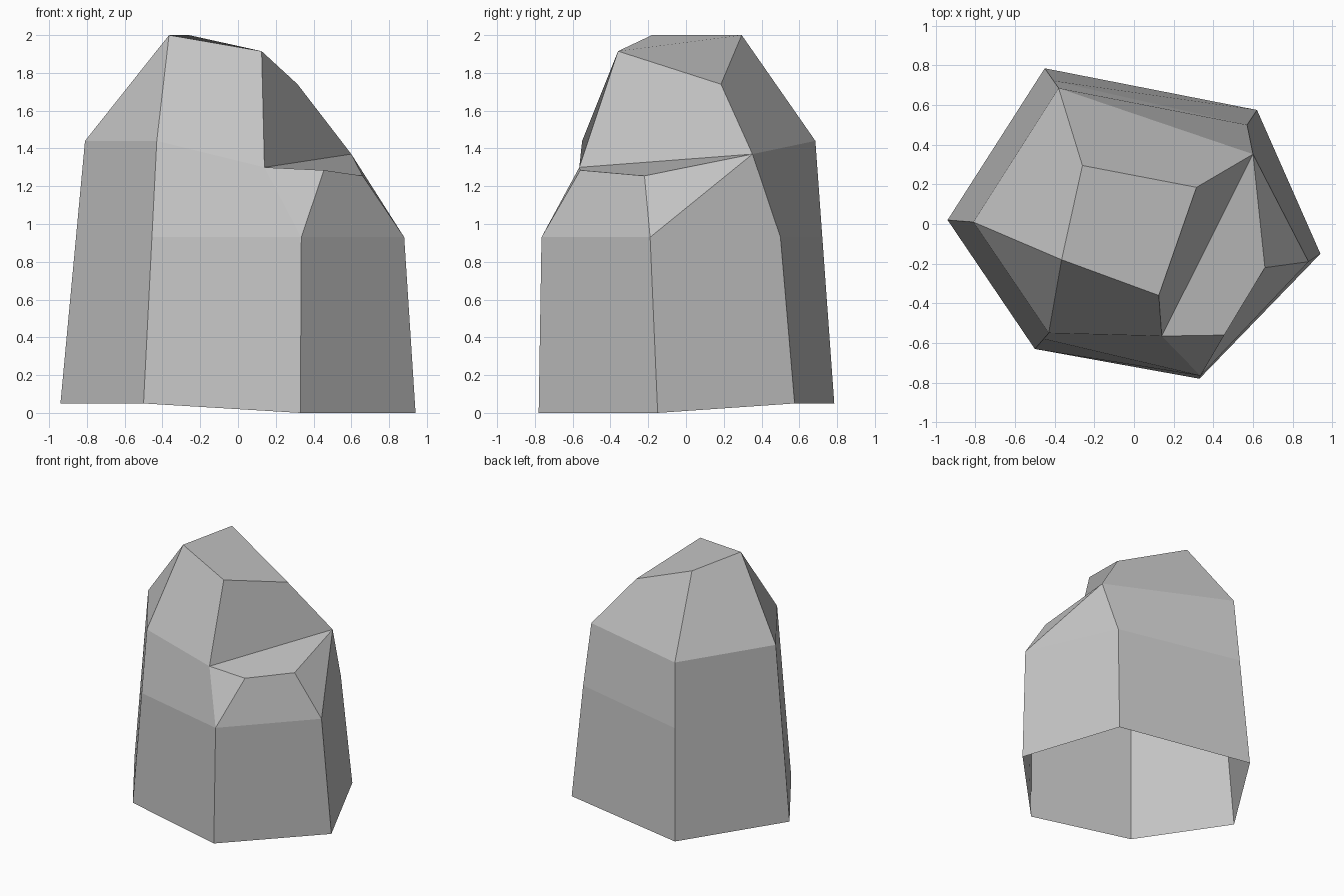
import bpy
import bmesh
from mathutils import Vector

default_cube = bpy.data.objects.get("Cube")
if default_cube:
    bpy.data.objects.remove(default_cube, do_unlink=True)


def make_material(name, value):
    """Plain grey stone material."""
    material = bpy.data.materials.new(name)
    material.use_nodes = True
    color = (value, value, value, 1)
    material.diffuse_color = color
    material.node_tree.nodes["Principled BSDF"].inputs["Base Color"].default_value = color
    return material


# Six corners of the open foot, in order around the rock
foot = {
    "west": (-.94, .02, .05), "southwest": (-.5, -.63, .05),
    "south": (.33, -.78, 0), "east": (.94, -.15, 0),
    "northeast": (.62, .575, .05), "north": (-.45, .785, .05),
}

# Shoulder where each wall starts to slope inwards
shoulder = {
    "west": (-.81, .01, 1.44), "southwest": (-.43, -.55, 1.44),
    "south": (.335, -.765, .93), "east": (.88, -.19, .93),
    "northeast": (.57, .5, .93), "north": (-.38, .685, 1.44),
}

# Tilted crown, and the ledge broken out of one side
crown = {
    "southwest": (-.365, -.18, 2), "south": (.125, -.36, 1.915),
    "northeast": (.315, .185, 1.74), "north": (-.26, .295, 2),
}
ledge = {
    "inner": (.14, -.565, 1.3), "south": (.455, -.56, 1.285),
    "east": (.66, -.22, 1.255), "peak": (.6, .352, 1.37),
}

bm = bmesh.new()


def add_ring(points):
    return {name: bm.verts.new(point) for name, point in points.items()}


# Middle points on the two tall edges beside the lower shoulders
waist = {}
for name in ("southwest", "north"):
    low, high = Vector(foot[name]), Vector(shoulder[name])
    factor = (shoulder["south"][2] - low.z) / (high.z - low.z)
    waist[name] = low.lerp(high, factor)

f, w, s, c, l = [add_ring(ring) for ring in (foot, waist, shoulder, crown, ledge)]

# Lower walls
walls = [
    (f["west"], f["southwest"], w["southwest"], s["southwest"], s["west"]),
    (f["southwest"], f["south"], s["south"], w["southwest"]),
    (f["south"], f["east"], s["east"], s["south"]),
    (f["east"], f["northeast"], s["northeast"], s["east"]),
    (f["northeast"], f["north"], w["north"], s["northeast"]),
    (f["north"], f["west"], s["west"], s["north"], w["north"]),
]

# Sloping bands between the walls and the ledge
bands = [
    (w["southwest"], s["south"], l["inner"], s["southwest"]),
    (s["south"], l["south"], l["inner"]),
    (s["south"], s["east"], l["east"], l["south"]),
    (s["east"], l["peak"], l["east"]),
    (s["east"], s["northeast"], l["peak"]),
    (s["northeast"], w["north"], s["north"], l["peak"]),
    (l["inner"], l["south"], l["east"], l["peak"]),
]

# Upper facets leaning in to the crown
facets = [
    (s["west"], s["southwest"], c["southwest"]),
    (s["southwest"], l["inner"], c["south"], c["southwest"]),
    (l["inner"], l["peak"], c["northeast"], c["south"]),
    (l["peak"], s["north"], c["north"], c["northeast"]),
    (s["north"], s["west"], c["southwest"], c["north"]),
    (c["south"], c["northeast"], c["north"], c["southwest"]),
]

for corners in walls + bands + facets:
    bm.faces.new(corners)

mesh = bpy.data.meshes.new("rock")
bm.to_mesh(mesh)
bm.free()
mesh.materials.append(make_material("grey stone", .55))
rock = bpy.data.objects.new("rock", mesh)
bpy.context.collection.objects.link(rock)
